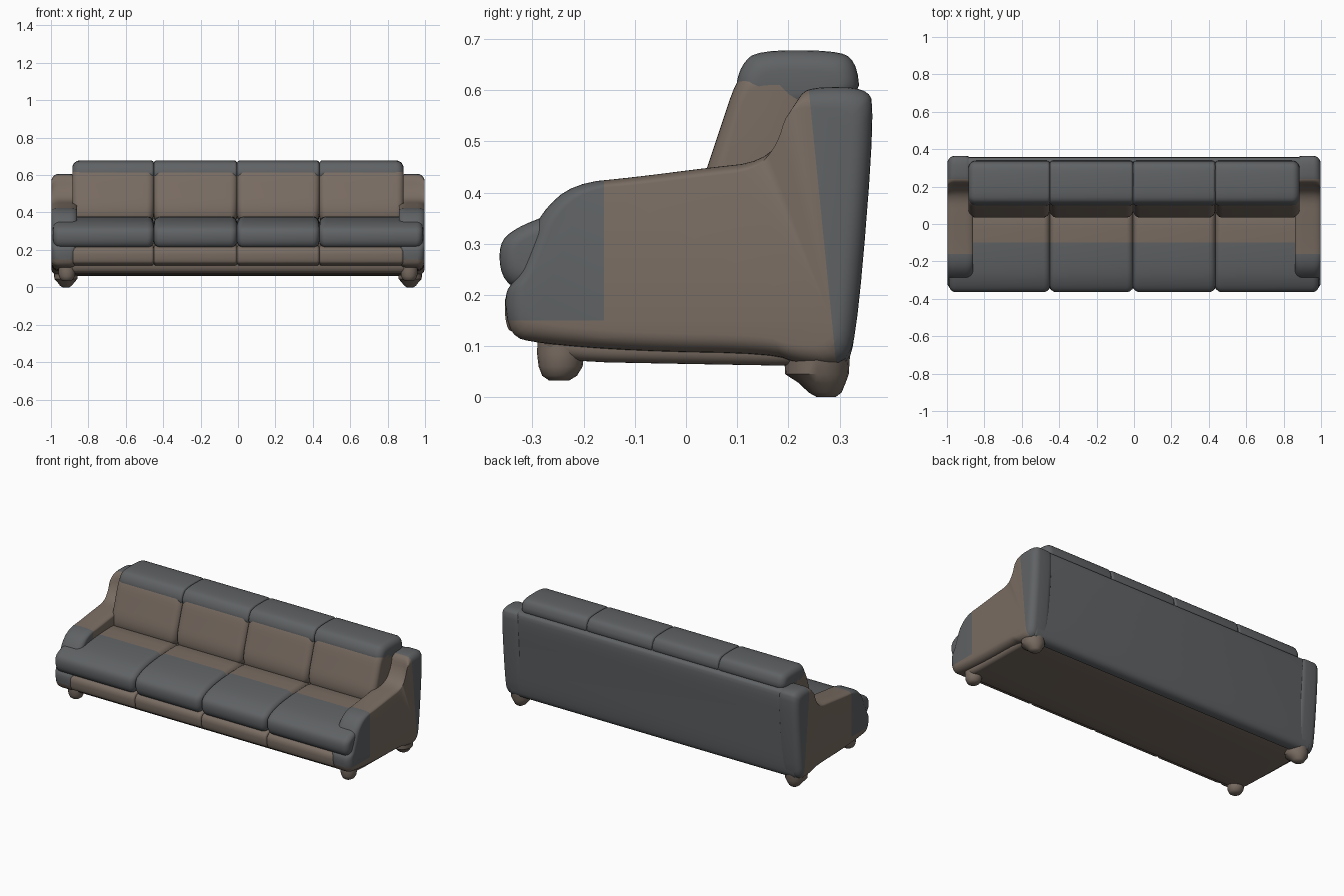
import bpy, bmesh, math
from mathutils import Vector

if "Cube" in bpy.data.objects:
    bpy.data.objects.remove(bpy.data.objects["Cube"])


def material(name, rgb):
    m = bpy.data.materials.new(name)
    m.diffuse_color = (*rgb, 1)
    m.use_nodes = True
    m.node_tree.nodes["Principled BSDF"].inputs["Base Color"].default_value = m.diffuse_color
    return m


BROWN = material("brown fabric", (0.19, 0.15, 0.122))
GREY = material("grey fabric", (0.115, 0.122, 0.128))


def chaikin(pts, n=2):
    for _ in range(n):
        new = []
        for a, b in zip(pts, pts[1:] + pts[:1]):
            new += [(a[0] * .75 + b[0] * .25, a[1] * .75 + b[1] * .25),
                    (a[0] * .25 + b[0] * .75, a[1] * .25 + b[1] * .75)]
        pts = new
    return pts


def finish(bm, name, grey):
    bmesh.ops.recalc_face_normals(bm, faces=bm.faces[:])
    for f in bm.faces:
        c = f.calc_center_median()
        f.material_index = int(grey(c.y, c.z))
    me = bpy.data.meshes.new(name)
    bm.to_mesh(me)
    bm.free()
    me.materials.append(BROWN)
    me.materials.append(GREY)
    ob = bpy.data.objects.new(name, me)
    bpy.context.collection.objects.link(ob)
    bpy.ops.object.select_all(action='DESELECT')
    ob.select_set(True)
    bpy.context.view_layer.objects.active = ob
    bpy.ops.object.shade_smooth_by_angle(angle=math.radians(40))
    return ob


def padded(name, profile, x0, x1, r0, r1=None, grey=lambda y, z: False, cuts=()):
    """Sweep a softened (y, z) profile along x with rounded ends of radius r0 and r1."""
    r1 = r0 if r1 is None else r1
    prof = chaikin(profile)
    ys, zs = [p[0] for p in prof], [p[1] for p in prof]
    cy, cz = (min(ys) + max(ys)) / 2, (min(zs) + max(zs)) / 2
    hy, hz = max(ys) - cy, max(zs) - cz
    steps = 6
    curve = [(1 - math.cos(i / steps * math.pi / 2),
              1 - math.sin(i / steps * math.pi / 2)) for i in range(steps + 1)]
    stations = [(x0 + r0 * d, r0 * k) for d, k in curve]
    stations += [(x1 - r1 * d, r1 * k) for d, k in reversed(curve)]
    bm = bmesh.new()
    rings = []
    for x, k in stations:
        sy, sz = (hy - k) / hy, (hz - k * min(1, 0.6 * hz / r0)) / hz
        rings.append([bm.verts.new((x, cy + (y - cy) * sy, cz + (z - cz) * sz)) for y, z in prof])
    n = len(prof)
    for a, b in zip(rings, rings[1:]):
        for i in range(n):
            j = (i + 1) % n
            bm.faces.new((a[i], a[j], b[j], b[i]))
    bm.faces.new(rings[0])
    bm.faces.new(rings[-1])
    for co, no in cuts:
        bmesh.ops.bisect_plane(bm, geom=bm.verts[:] + bm.edges[:] + bm.faces[:],
                               plane_co=Vector((0, *co)), plane_no=Vector((0, *no)))
    return finish(bm, name, grey)


def foot(name, x, y, profile):
    """Turned foot from a (radius, z, y shift) profile."""
    bm = bmesh.new()
    n = 20
    rings = [[bm.verts.new((x + r * math.cos(2 * math.pi * i / n),
                            y + dy + r * math.sin(2 * math.pi * i / n), z)) for i in range(n)]
             for r, z, dy in profile]
    for a, b in zip(rings, rings[1:]):
        for i in range(n):
            bm.faces.new((a[i], a[(i + 1) % n], b[(i + 1) % n], b[i]))
    bm.faces.new(rings[0])
    bm.faces.new(rings[-1])
    return finish(bm, name, lambda y, z: False)


def all_grey(y, z):
    return True


# Base under the seats
padded("base", [(-0.29, 0.10), (-0.25, 0.07), (0, 0.065), (0.29, 0.06), (0.32, 0.1),
                (0.30, 0.3), (-0.28, 0.3)], -0.96, 0.96, 0.025)

# Back shell
padded("back_shell", [(0.24, 0.06), (0.315, 0.06), (0.332, 0.12), (0.345, 0.35), (0.362, 0.57),
                      (0.345, 0.603), (0.24, 0.60), (0.22, 0.55)], -0.96, 0.96, 0.015,
       grey=all_grey)

# Arms with raised rear wings, grey front pad and grey rear band
arm = [(-0.29, 0.105), (-0.345, 0.12), (-0.356, 0.20), (-0.335, 0.23), (-0.31, 0.29),
       (-0.285, 0.36), (-0.22, 0.418), (-0.1, 0.43), (0.04, 0.448), (0.15, 0.46), (0.2, 0.52),
       (0.22, 0.595), (0.26, 0.607), (0.35, 0.605), (0.37, 0.57), (0.337, 0.15),
       (0.315, 0.06), (0.22, 0.065), (0.17, 0.085), (-0.1, 0.09)]


def arm_grey(y, z):
    return (y < -0.16 and z > 0.15) or y > 0.24 + 0.1 * (0.6 - z)


arm_cuts = [((-0.16, 0), (1, 0)), ((0, 0.15), (0, 1)), ((0.24, 0.6), (1, 0.1))]
for side, a, b in (("left", -0.998, -0.86), ("right", 0.86, 0.998)):
    padded(side + "_arm", arm, a, b, 0.04, grey=arm_grey, cuts=arm_cuts)

# Cushion profiles
seat = [(-0.325, 0.205), (-0.362, 0.235), (-0.366, 0.30), (-0.335, 0.33), (-0.26, 0.36),
        (-0.1, 0.378), (0.1, 0.38), (0.12, 0.22)]
rail = [(-0.34, 0.12), (-0.355, 0.15), (-0.352, 0.22), (-0.2, 0.235), (-0.2, 0.11)]
pillow = [(0.045, 0.34), (0.028, 0.41), (0.065, 0.52), (0.098, 0.62), (0.13, 0.65),
          (0.25, 0.65), (0.26, 0.34)]
roll = [(0.13, 0.56), (0.095, 0.60), (0.108, 0.65), (0.14, 0.678), (0.29, 0.678),
        (0.332, 0.66), (0.342, 0.58), (0.2, 0.55)]

# Four seats; the outer ones reach in front of the arms
seams = [-0.885, -0.45, -0.005, 0.435, 0.885]
for i in range(4):
    a, b = seams[i], seams[i + 1]
    first, last = i == 0, i == 3
    padded(f"seat_cushion_{i + 1}", seat, -0.988 if first else a, 0.988 if last else b,
           0.035, grey=lambda y, z: y < -0.1, cuts=[((-0.1, 0), (1, 0))])
    padded(f"front_rail_{i + 1}", rail, a, b, 0.015)
    padded(f"back_cushion_{i + 1}", pillow, a, b, 0.04)
    padded(f"head_roll_{i + 1}", roll, a, b, 0.04 if first else 0.015,
           0.04 if last else 0.015, grey=all_grey)

# Continuous core that closes the seams between the head rolls
padded("head_roll_core", [(0.125, 0.59), (0.13, 0.64), (0.155, 0.668), (0.285, 0.669),
                          (0.328, 0.645), (0.332, 0.57), (0.2, 0.4)], -0.84, 0.84, 0.02,
       grey=all_grey)

# Feet
front_profile = [(0.02, 0.033, -0.003), (0.034, 0.042, -0.002), (0.043, 0.06, 0),
                 (0.046, 0.085, 0), (0.045, 0.12, 0)]
back_profile = [(0.018, 0.0, 0.012), (0.032, 0.009, 0.01), (0.046, 0.028, 0.004),
                (0.062, 0.045, -0.006), (0.065, 0.09, -0.006)]
for side, s in (("left", -1), ("right", 1)):
    foot(side + "_front_foot", s * 0.915, -0.245, front_profile)
    foot(side + "_back_foot", s * 0.92, 0.262, back_profile)
